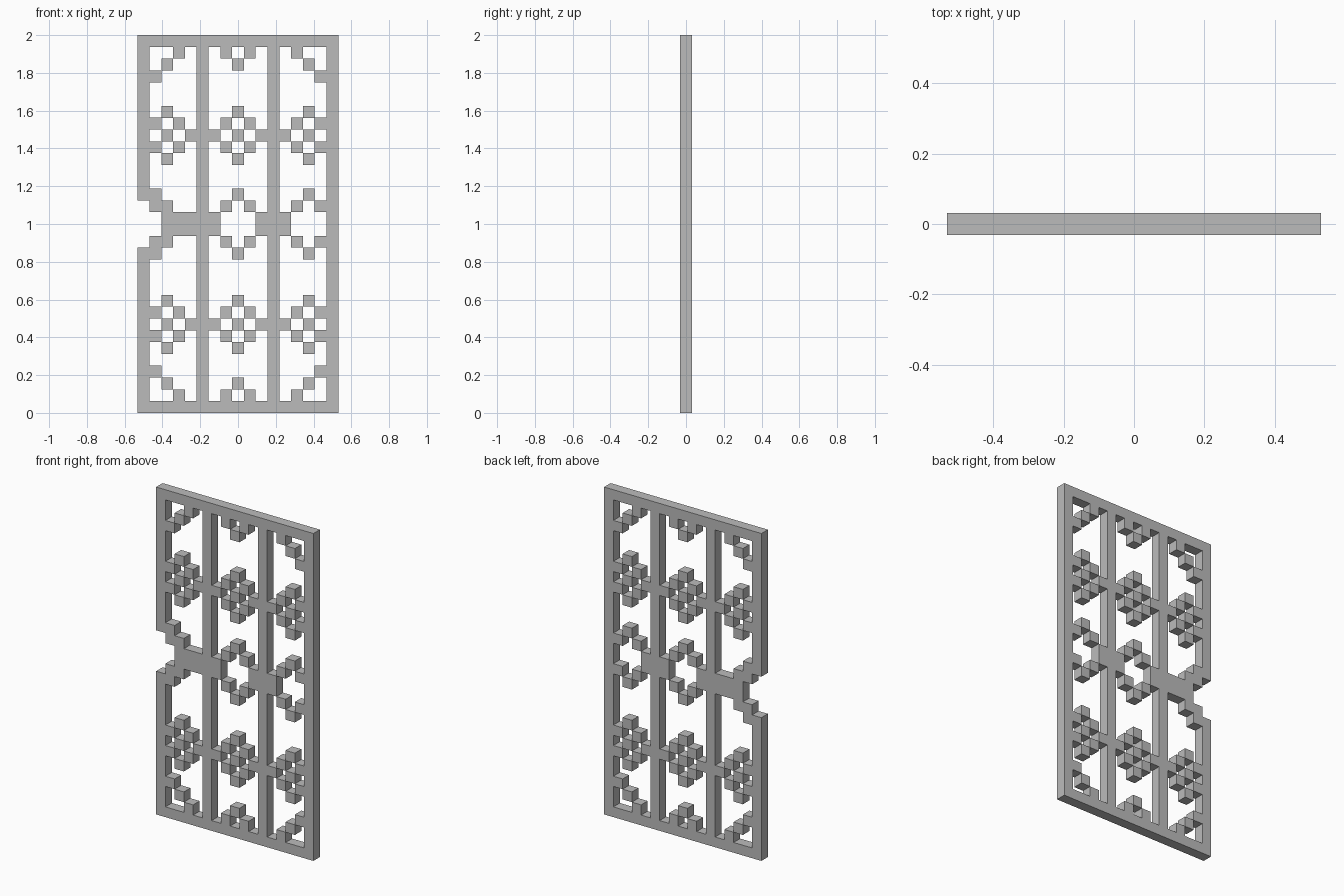
import bpy
import bmesh

if "Cube" in bpy.data.objects:
    bpy.data.objects.remove(bpy.data.objects["Cube"], do_unlink=True)

U = 0.0625           # one lattice cell
COLS, ROWS = 17, 32  # columns run from -x, rows run from the top down
HALF = U / 2         # half of the panel depth

grey = bpy.data.materials.new("lattice grey")
grey.use_nodes = True
grey.diffuse_color = (0.5, 0.5, 0.5, 1)
grey.node_tree.nodes["Principled BSDF"].inputs["Base Color"].default_value = (0.5, 0.5, 0.5, 1)


def block(c0, c1, r0, r1):
    """All cells of a filled rectangle, ends included."""
    return {(c, r) for c in range(c0, c1 + 1) for r in range(r0, r1 + 1)}


def mirror_x(cells):
    return cells | {(COLS - 1 - c, r) for c, r in cells}


def mirror_z(cells):
    return cells | {(c, ROWS - 1 - r) for c, r in cells}


parts = {}

# Outer frame, its left stile interrupted by the notch
parts["frame"] = (block(0, 16, 0, 0) | block(0, 16, 31, 31)
                  | block(16, 16, 1, 30) | mirror_z(block(0, 0, 1, 13)))

# Two full-height inner bars
parts["inner_bars"] = mirror_x(block(5, 5, 1, 30))

# Stepped corners, and small stepped motifs on the top and bottom rails
parts["corner_steps"] = mirror_z(mirror_x({(3, 1), (2, 2), (1, 3)}))
parts["rail_motifs"] = mirror_z({(7, 1), (9, 1), (8, 2)})

# Flower-like lattices, three in each of two rows
for label, row in (("upper", 8), ("lower", 24)):
    for side, col in (("right", 2), ("middle", 8), ("left", 14)):
        flower = {(col, row), (col, row - 2), (col, row + 2)}
        flower |= {(col + i, row + j) for i in (-1, 1) for j in (-1, 1)}
        flower |= {(c, row) for c in (col - 2, col + 2) if 0 < c < 16}
        parts[f"{label}_{side}_flower"] = flower

# Cross rails at mid height
parts["mid_rails"] = (block(2, 4, 15, 16) | block(6, 6, 15, 16)
                      | block(10, 10, 15, 16) | block(12, 12, 15, 16))

# Open diamonds at mid height, and the steps around the notch
for name, col in (("middle_diamond", 8), ("left_diamond", 14)):
    parts[name] = mirror_z({(col, 13), (col - 1, 14), (col + 1, 14)})
parts["notch_steps"] = mirror_z({(1, 13), (1, 14), (2, 14)})

filled = set().union(*parts.values())


def build(name, cells):
    """Extrude cells through the depth, with walls only where a side is open."""
    bm = bmesh.new()

    def face(points):
        bm.faces.new([bm.verts.new(p) for p in points])

    for c, r in sorted(cells):
        x0, z1 = (c - COLS / 2) * U, (ROWS - r) * U
        x1, z0 = x0 + U, z1 - U
        ring = [(x0, z0), (x1, z0), (x1, z1), (x0, z1)]
        face([(x, -HALF, z) for x, z in ring])
        face([(x, HALF, z) for x, z in reversed(ring)])
        neighbours = [(c, r + 1), (c + 1, r), (c, r - 1), (c - 1, r)]
        for i, cell in enumerate(neighbours):
            if cell not in filled:
                (ax, az), (bx, bz) = ring[i], ring[(i + 1) % 4]
                face([(ax, -HALF, az), (ax, HALF, az),
                      (bx, HALF, bz), (bx, -HALF, bz)])
    bmesh.ops.remove_doubles(bm, verts=bm.verts, dist=0.0001)
    mesh = bpy.data.meshes.new(name)
    bm.to_mesh(mesh)
    bm.free()
    mesh.materials.append(grey)
    bpy.context.collection.objects.link(bpy.data.objects.new(name, mesh))


for part_name, part_cells in parts.items():
    build(part_name, part_cells)
